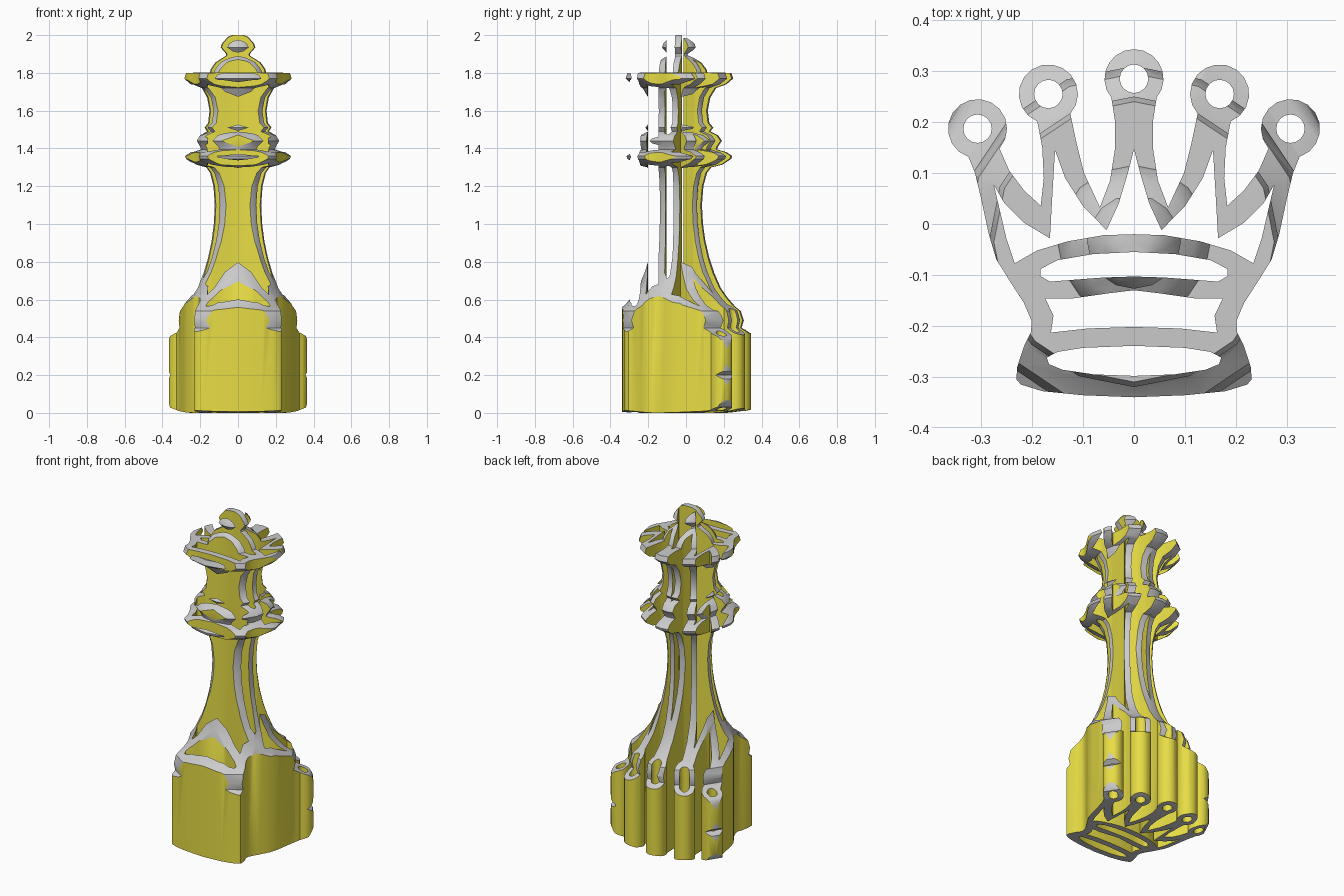
import bpy, bmesh, math

if "Cube" in bpy.data.objects:
    bpy.data.objects.remove(bpy.data.objects["Cube"])

yellow = bpy.data.materials.new("yellow")
yellow.diffuse_color = (0.80, 0.72, 0.06, 1)
yellow.use_nodes = True
yellow.node_tree.nodes["Principled BSDF"].inputs["Base Color"].default_value = yellow.diffuse_color

def make_object(name, bm, index):
    bmesh.ops.recalc_face_normals(bm, faces=bm.faces)
    for f in bm.faces:
        f.material_index = index
    me = bpy.data.meshes.new(name)
    bm.to_mesh(me)
    bm.free()
    me.materials.append(None)      # slot 0: plain grey turned surface
    me.materials.append(yellow)    # slot 1: crown-shaped walls
    ob = bpy.data.objects.new(name, me)
    bpy.context.collection.objects.link(ob)
    return ob

def arc(cx, cy, r, a0, a1, n):
    return [(cx + r * math.cos(math.radians(a0 + (a1 - a0) * i / n)),
             cy + r * math.sin(math.radians(a0 + (a1 - a0) * i / n))) for i in range(n + 1)]

def mirrored(half):
    return half + [(-x, y) for x, y in reversed(half) if abs(x) > 1e-5]

# Turned chess piece: (radius, height)
profile = [(0, 0), (.25, 0), (.36, .012), (.42, .03), (.445, .07), (.45, .12), (.44, .18), (.412, .2),
           (.44, .22), (.45, .3), (.44, .38), (.42, .405), (.37, .425), (.335, .45), (.345, .49),
           (.33, .54), (.29, .57), (.255, .61), (.22, .66), (.185, .74), (.16, .82), (.14, .91),
           (.128, 1.0), (.123, 1.1), (.13, 1.2), (.148, 1.27), (.17, 1.3), (.23, 1.315), (.275, 1.345),
           (.28, 1.36), (.25, 1.38), (.2, 1.395), (.205, 1.41), (.225, 1.44), (.205, 1.47), (.165, 1.49),
           (.18, 1.51), (.16, 1.535), (.152, 1.6), (.165, 1.67), (.195, 1.72), (.25, 1.74), (.285, 1.77),
           (.275, 1.8), (.15, 1.803), (.145, 1.82), (.12, 1.855), (.065, 1.89), (.062, 1.9), (.092, 1.935),
           (.085, 1.955), (.055, 1.99), (.03, 2.0), (0, 2.0)]
CY = -0.035
bm = bmesh.new()
vs = [bm.verts.new((0, CY - r, z)) for r, z in profile]
es = [bm.edges.new(p) for p in zip(vs, vs[1:])]
bmesh.ops.spin(bm, geom=vs + es, cent=(0, CY, 0), axis=(0, 0, 1), angle=math.tau, steps=16)
bmesh.ops.remove_doubles(bm, verts=bm.verts, dist=1e-4)
piece = make_object("chess_piece_crown", bm, 0)

# Crown emblem outline seen from above (right half, mirrored)
R1, R2, R3, RO = (.307, .187), (.168, .255), (0, .285), .058
outer = ([(0, -.34), (.1, -.336), (.18, -.328), (.222, -.315), (.231, -.305), (.229, -.28), (.216, -.24),
          (.202, -.212), (.201, -.19), (.216, -.155), (.245, -.11), (.27, -.07), (.285, -.02), (.3, .05), (.312, .1)]
         + arc(*R1, RO, -72, 222, 14)
         + [(.245, .105), (.215, .065), (.183, .036), (.177, .09), (.18, .15)]
         + arc(*R2, RO, -68, 222, 14)
         + [(.113, .16), (.098, .1), (.067, .033), (.047, .085), (.037, .15), (.037, .2)]
         + arc(*R3, RO, -40, 90, 7))
outer[-1] = (0, outer[-1][1])

# Openings in the emblem
inner = [(0, -.02), (.06, -.022), (.13, -.034), (.19, -.052), (.234, -.077), (.25, -.03), (.264, .03),
         (.275, .077), (.255, .042), (.215, .002), (.165, -.028), (.16, .06), (.155, .145), (.135, .09),
         (.1, .035), (.054, -.012), (.03, .04), (.012, .1), (0, .147)]
upper = [(0, -.055), (.08, -.059), (.15, -.071), (.183, -.088), (.184, -.102), (.165, -.113), (.06, -.105), (0, -.103)]
middle = [(0, -.13), (.05, -.136), (.12, -.146), (.174, -.146), (.158, -.18), (.163, -.213), (.09, -.205), (0, -.202)]
lower = [(0, -.239), (.1, -.243), (.15, -.251), (.171, -.262), (.167, -.275), (.14, -.286), (.08, -.295), (0, -.298)]
loops = [mirrored(h) for h in (outer, inner, upper, middle, lower)]
for cx, cy in (R1, R2, R3, (-R1[0], R1[1]), (-R2[0], R2[1])):
    loops.append(arc(cx, cy, .028, 0, 360, 16)[:-1])

bm = bmesh.new()
edges = []
for lp in loops:
    vs = [bm.verts.new((x, y, -.1)) for x, y in lp]
    edges += [bm.edges.new((vs[i - 1], vs[i])) for i in range(len(vs))]
bmesh.ops.triangle_fill(bm, use_beauty=True, use_dissolve=False, edges=edges)
ext = bmesh.ops.extrude_face_region(bm, geom=bm.faces[:], use_keep_orig=True)
bmesh.ops.translate(bm, vec=(0, 0, 2.2), verts=[g for g in ext["geom"] if isinstance(g, bmesh.types.BMVert)])
cutter = make_object("crown_prism_cutter", bm, 1)

# Keep only what both shapes share
mod = piece.modifiers.new("crown", "BOOLEAN")
mod.operation, mod.solver, mod.object = "INTERSECT", "EXACT", cutter
bpy.context.view_layer.objects.active = piece
piece.select_set(True)
bpy.ops.object.modifier_apply(modifier=mod.name)
bpy.data.objects.remove(cutter)
bpy.ops.object.shade_smooth_by_angle(angle=math.radians(35))
